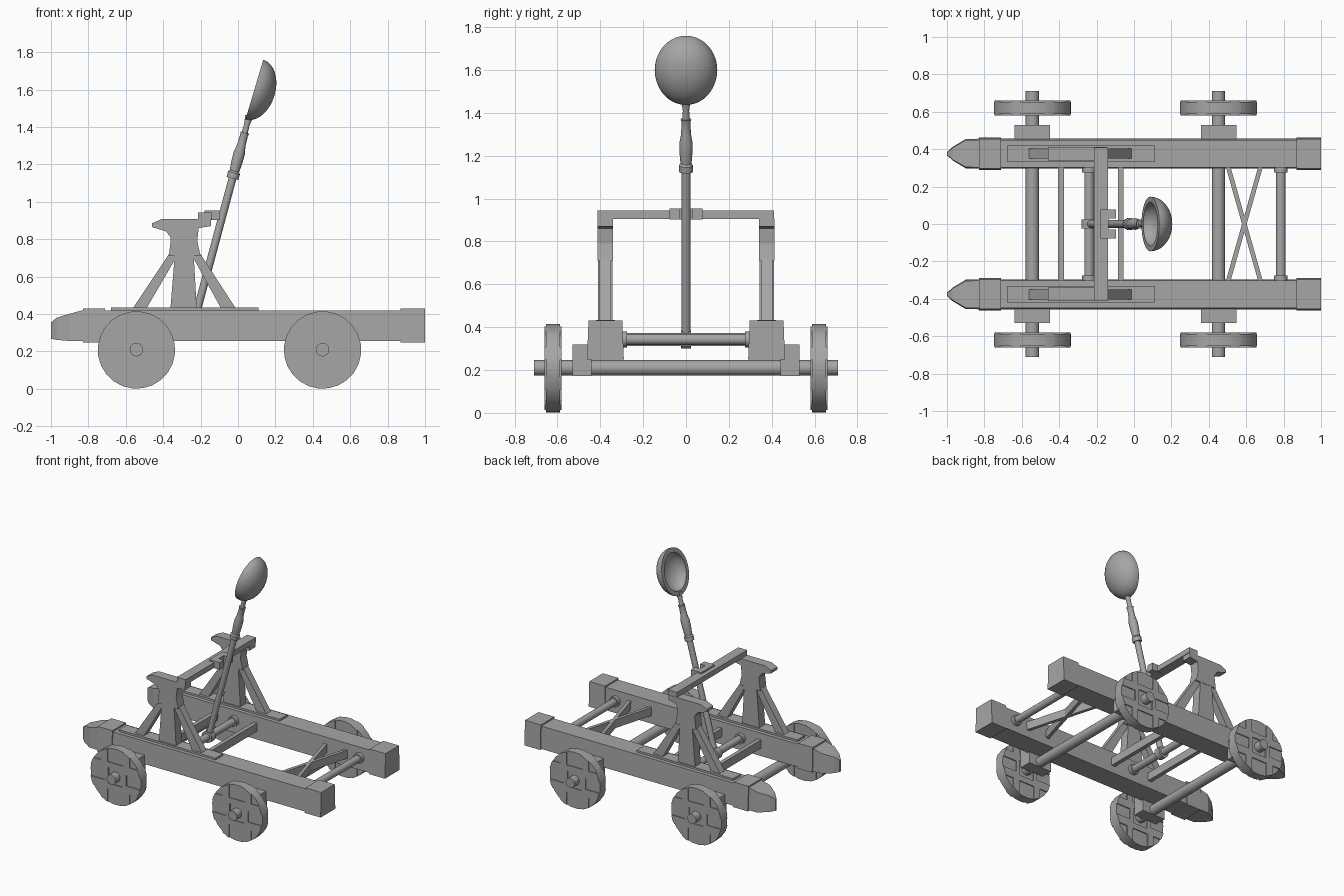
import bpy, bmesh, math
from mathutils import Vector, Matrix

cube = bpy.data.objects.get("Cube")
if cube:
    bpy.data.objects.remove(cube, do_unlink=True)

grey = bpy.data.materials.new("weathered_grey")
grey.use_nodes = True
colour = (0.38, 0.38, 0.38, 1)
grey.diffuse_color = colour
grey.node_tree.nodes["Principled BSDF"].inputs["Base Color"].default_value = colour


def finish(name, bm, smooth=True):
    bmesh.ops.recalc_face_normals(bm, faces=bm.faces)
    mesh = bpy.data.meshes.new(name)
    bm.to_mesh(mesh)
    bm.free()
    mesh.materials.append(grey)
    if smooth:
        mesh.shade_smooth()
        mesh.set_sharp_from_angle(angle=math.radians(35))
    obj = bpy.data.objects.new(name, mesh)
    bpy.context.collection.objects.link(obj)
    return obj


def loft(bm, rings):
    """Skin a list of equal point rings and cap both ends."""
    loops = [[bm.verts.new(p) for p in ring] for ring in rings]
    n = len(loops[0])
    for a, b in zip(loops, loops[1:]):
        for i in range(n):
            j = (i + 1) % n
            bm.faces.new((a[i], a[j], b[j], b[i]))
    bm.faces.new(loops[0])
    bm.faces.new(loops[-1])


def add_box(bm, x0, x1, y0, y1, z0, z1):
    loft(bm, [[(x, y0, z0), (x, y1, z0), (x, y1, z1), (x, y0, z1)] for x in (x0, x1)])


def box(name, *extent):
    bm = bmesh.new()
    add_box(bm, *extent)
    return finish(name, bm, False)


def slab(name, profile, y, half):
    """Extrude an x-z outline along y."""
    bm = bmesh.new()
    loft(bm, [[(x, y + d, z) for x, z in profile] for d in (-half, half)])
    return finish(name, bm, False)


def turned(name, start, end, stations, sides=24):
    """Lathe along a line; stations are (fraction, radius)."""
    start, end = Vector(start), Vector(end)
    axis = end - start
    u = axis.cross(Vector((0.3, 0.5, 0.8))).normalized()
    v = axis.cross(u).normalized()
    angles = [2 * math.pi * i / sides for i in range(sides)]
    bm = bmesh.new()
    loft(bm, [[start + axis * t + (u * math.cos(a) + v * math.sin(a)) * r for a in angles]
              for t, r in stations])
    return finish(name, bm)


def rod(name, start, end, radius):
    return turned(name, start, end, [(0, radius), (1, radius)])


def beam(name, y, sections):
    """Rail-like piece; sections are (x, half bottom, half top, z bottom, z top)."""
    bm = bmesh.new()
    loft(bm, [[(x, y - hb, z0), (x, y + hb, z0), (x, y + ht, z1), (x, y - ht, z1)]
              for x, hb, ht, z0, z1 in sections])
    return finish(name, bm, False)


def wheel(name, x, y):
    """Disc with shallow panels between crossed boards on both faces."""
    z, r, half, depth = 0.208, 0.207, 0.04, 0.007
    disc = rod(name, (x, y - half, z), (x, y + half, z), r)
    bm = bmesh.new()
    panels = [(-0.058, 0.058, -0.058, 0.058)]
    for s in (-1, 1):
        panels.append((*sorted((s * 0.09, s * 0.3)), -0.04, 0.04))
        panels.append((-0.065, 0.065, *sorted((s * 0.1, s * 0.3))))
        for t in (-1, 1):
            panels.append((*sorted((s * 0.115, s * 0.3)), *sorted((t * 0.1, t * 0.3))))
    for face in (-1, 1):
        y0, y1 = sorted((y + face * (half - depth), y + face * (half + 0.02)))
        for a, b, c, d in panels:
            add_box(bm, x + a, x + b, y0, y1, z + c, z + d)
    cutter = finish("panel_cutter", bm, False)
    cutter.hide_render = True
    cut = disc.modifiers.new("panels", "BOOLEAN")
    cut.operation, cut.solver, cut.object = "DIFFERENCE", "EXACT", cutter
    bpy.context.view_layer.update()
    graph = bpy.context.evaluated_depsgraph_get()
    mesh = bpy.data.meshes.new_from_object(disc.evaluated_get(graph))
    disc.modifiers.clear()
    disc.data = mesh
    mesh.set_sharp_from_angle(angle=math.radians(35))
    bpy.data.objects.remove(cutter, do_unlink=True)


RAIL = 0.376
AXLES = {"front": -0.543, "rear": 0.452}

head_profile = [(-0.37, 0.71), (-0.20, 0.71), (-0.218, 0.79), (-0.21, 0.86), (-0.145, 0.87),
                (-0.145, 0.907), (-0.41, 0.907), (-0.46, 0.885), (-0.46, 0.865),
                (-0.385, 0.842), (-0.36, 0.81), (-0.36, 0.79)]

for side, s in (("left", 1), ("right", -1)):
    y = s * RAIL
    # Rail with pointed nose and end bands
    beam(side + "_rail", y, [(-1, 0.008, 0.006, 0.268, 0.355), (-0.97, 0.036, 0.032, 0.262, 0.38),
                             (-0.9, 0.078, 0.072, 0.256, 0.402), (-0.83, 0.08, 0.073, 0.255, 0.42),
                             (0.98, 0.08, 0.073, 0.255, 0.42)])
    for band, x0, x1 in (("nose", -0.83, -0.71), ("end", 0.87, 1.0)):
        beam(f"{side}_{band}_band", y, [(x, 0.086, 0.079, 0.248, 0.431) for x in (x0, x1)])
    # Upright frame: base plate, post, two braces and head
    box(side + "_base_plate", -0.68, 0.11, y - 0.045, y + 0.045, 0.41, 0.434)
    slab(side + "_post", [(-0.362, 0.42), (-0.22, 0.42), (-0.237, 0.72), (-0.338, 0.72)], y, 0.034)
    slab(side + "_front_brace", [(-0.57, 0.42), (-0.495, 0.42), (-0.32, 0.72), (-0.37, 0.72)], y, 0.027)
    slab(side + "_rear_brace", [(-0.085, 0.42), (-0.005, 0.42), (-0.2, 0.72), (-0.25, 0.72)], y, 0.027)
    slab(side + "_head", head_profile, y, 0.036)
    # Bearings and wheels
    for end, x in AXLES.items():
        y0, y1 = sorted((s * 0.44, s * 0.53))
        box(f"{side}_{end}_bearing", x - 0.095, x + 0.095, y0, y1, 0.172, 0.32)
        wheel(f"{side}_{end}_wheel", x, s * 0.62)
    # Collars on the round cross rods
    for end, x in (("pivot", -0.24), ("rear", 0.785)):
        rod(f"{side}_{end}_collar", (x, s * 0.275, 0.343), (x, s * 0.31, 0.343), 0.037)

for end, x in AXLES.items():
    rod(end + "_axle", (x, -0.71, 0.21), (x, 0.71, 0.21), 0.036)

# Cross members between the rails
for end, x in (("pivot", -0.24), ("rear", 0.785)):
    rod(end + "_rod", (x, -0.32, 0.343), (x, 0.32, 0.343), 0.026)
for end, x in (("front", -0.39), ("middle", -0.07)):
    box(end + "_cross_slat", x - 0.015, x + 0.015, -0.32, 0.32, 0.312, 0.373)
for name, s in (("first", 1), ("second", -1)):
    slat = box(name + "_diagonal_slat", -0.33, 0.33, -0.012, 0.012, 0.312, 0.373)
    slat.data.transform(Matrix.Translation((0.59, 0, 0))
                        @ Matrix.Rotation(s * math.atan2(0.6, 0.17), 4, "Z"))

# Stop bar and forked pad
box("stop_bar", -0.213, -0.14, -0.412, 0.41, 0.905, 0.944)
box("stop_pad", -0.18, -0.137, -0.078, 0.078, 0.902, 0.955)
for side, s in (("left", 1), ("right", -1)):
    y0, y1 = sorted((s * 0.03, s * 0.078))
    box(side + "_pad_prong", -0.14, -0.095, y0, y1, 0.902, 0.955)


# Throwing arm, turned grip and neck
def arm_point(z):
    return Vector((-0.24 + (z - 0.34) * 0.268, 0, z))


rod("arm_hub", (-0.24, -0.024, 0.343), (-0.24, 0.024, 0.343), 0.042)
rod("throwing_arm", arm_point(0.34), arm_point(1.2), 0.021)
turned("grip", arm_point(1.125), arm_point(1.37),
       [(0, 0.032), (0.12, 0.033), (0.16, 0.026), (0.35, 0.03), (0.55, 0.031),
        (0.72, 0.023), (0.95, 0.021), (1, 0.025)])
turned("neck", arm_point(1.36), arm_point(1.46), [(0, 0.017), (0.5, 0.015), (1, 0.022)])

# Scoop: oval bowl with a thick lip, open towards the nose
bm = bmesh.new()
up, out = Vector((0.285, 0, 0.958)), Vector((0.958, 0, -0.285))
centre = Vector((0.0875, 0, 1.6))
SEG, STEPS = 40, 10
shell = [(math.cos(t), 0.112 * math.sin(t)) for t in
         (math.pi / 2 * (1 - i / STEPS) * 0.98 for i in range(STEPS + 1))]
hollow = [(0.8 * c, 0.72 * d) for c, d in reversed(shell)]
rings = [[centre + up * (0.167 * k * math.cos(a)) + Vector((0, 0.146 * k * math.sin(a), 0)) + out * d
          for a in (2 * math.pi * i / SEG for i in range(SEG))]
         for k, d in shell + hollow]
loft(bm, rings)
finish("scoop", bm)
